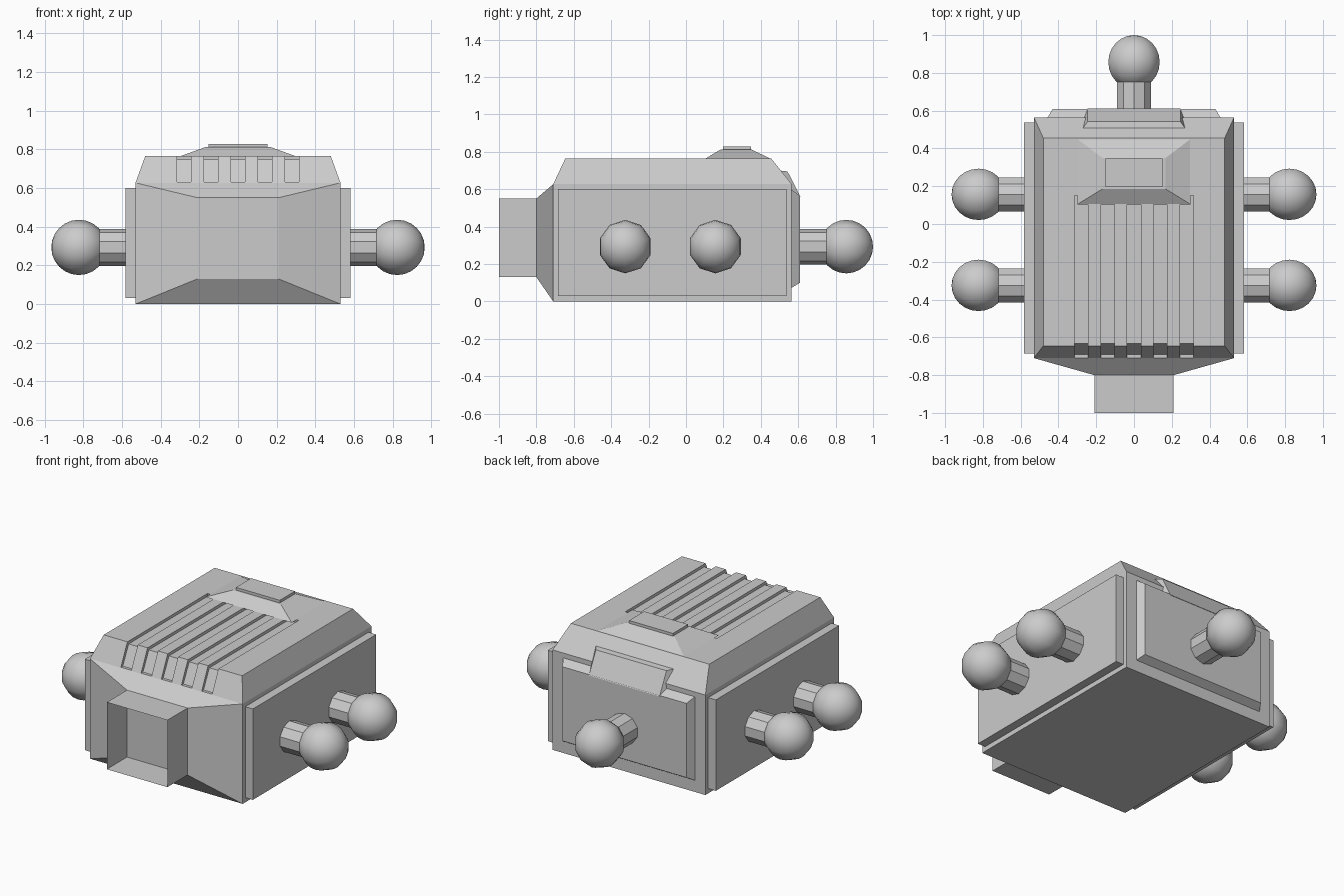
import bpy, bmesh, math
from mathutils import Matrix, Vector

if "Cube" in bpy.data.objects:
    bpy.data.objects.remove(bpy.data.objects["Cube"])

grey = bpy.data.materials.new("light_grey")
grey.diffuse_color = (0.6, 0.6, 0.6, 1)
grey.use_nodes = True
grey.node_tree.nodes["Principled BSDF"].inputs["Base Color"].default_value = grey.diffuse_color


def finish(name, bm, smooth=False):
    bmesh.ops.recalc_face_normals(bm, faces=bm.faces)
    for f in bm.faces:
        f.smooth = smooth
    me = bpy.data.meshes.new(name)
    bm.to_mesh(me)
    bm.free()
    me.materials.append(grey)
    ob = bpy.data.objects.new(name, me)
    bpy.context.collection.objects.link(ob)
    return ob


def loft(name, rings, axis="z", caps=(True, True)):
    """Stack rectangles (a0, a1, b0, b1, level) along an axis."""
    bm = bmesh.new()
    loops = []
    for a0, a1, b0, b1, h in rings:
        corners = [(a0, b0), (a1, b0), (a1, b1), (a0, b1)]
        place = {"z": lambda a, b: (a, b, h),
                 "y": lambda a, b: (a, h, b),
                 "x": lambda a, b: (h, a, b)}[axis]
        loops.append([bm.verts.new(place(a, b)) for a, b in corners])
    for lo, hi in zip(loops, loops[1:]):
        for i in range(4):
            j = (i + 1) % 4
            bm.faces.new((lo[i], lo[j], hi[j], hi[i]))
    if caps[0]:
        bm.faces.new(loops[0])
    if caps[1]:
        bm.faces.new(loops[-1])
    return finish(name, bm)


def extrude_profile(bm, profile, x0, x1, inset=0.0, inset_ids=()):
    """Extrude a (y, z) profile along x; chosen points are pulled inward."""
    sides = []
    for x, s in ((x0, 1), (x1, -1)):
        sides.append([bm.verts.new((x + (s * inset if i in inset_ids else 0), y, z))
                      for i, (y, z) in enumerate(profile)])
    a, b = sides
    n = len(profile)
    for i in range(n):
        j = (i + 1) % n
        bm.faces.new((a[i], a[j], b[j], b[i]))
    bm.faces.new(a)
    bm.faces.new(b)


# Main body with sloped shoulders
body = loft("body", [(-.53, .53, -.71, .565, 0),
                     (-.53, .53, -.71, .565, .627),
                     (-.48, .48, -.645, .455, .765)])

# Five grooves cut along the roof and down the front slope
bm = bmesh.new()
groove = [(.15, .85), (.15, .747), (-.632, .747), (-.69, .63), (-.76, .63), (-.76, .85)]
for k in range(-2, 3):
    extrude_profile(bm, groove, k * .14 - .036, k * .14 + .036)
cutter = finish("groove_cutter", bm)
cutter.hide_render = True
cutter.display_type = 'WIRE'
cut = body.modifiers.new("grooves", 'BOOLEAN')
cut.object = cutter
cut.operation = 'DIFFERENCE'
cut.solver = 'EXACT'

# Tapered front and open square socket
loft("front_taper", [(-.53, .53, 0, .627, -.71), (-.21, .21, .13, .55, -.80)], "y", (False, True))
loft("front_socket", [(-.21, .21, .13, .55, -.80), (-.21, .21, .13, .55, -1.0)], "y", (False, False))

# Raised roof hump with a flat cap
loft("roof_hump", [(-.30, .30, .104, .45, .764), (-.168, .168, .185, .35, .812)])
loft("roof_cap", [(-.152, .152, .197, .347, .81), (-.152, .152, .197, .347, .829)])

# Back plate and the raised panel above it
loft("back_plate", [(-.46, .46, .07, .60, .56), (-.43, .43, .10, .565, .61)], "y")
bm = bmesh.new()
extrude_profile(bm, [(.50, .70), (.543, .695), (.612, .56), (.56, .54)], -.275, .275, .03, (1, 2))
finish("back_panel", bm)

# Side plates
for s, side in ((-1, "left"), (1, "right")):
    loft(side + "_plate", [(-.685, .537, .03, .60, s * .52), (-.685, .537, .03, .60, s * .583)], "x")


# Ball studs: ten-sided pin and ball, local z is the pin direction
def stud(name, start, direction, reach):
    turn = Vector(direction).to_track_quat('Z', 'Y').to_matrix().to_4x4()
    base = Matrix.Translation(start) @ turn
    bm = bmesh.new()
    bmesh.ops.create_cone(bm, cap_ends=True, segments=10, radius1=.095, radius2=.095, depth=.20,
                          matrix=base @ Matrix.Translation((0, 0, .08)))
    finish(name + "_pin", bm)
    bm = bmesh.new()
    bmesh.ops.create_uvsphere(bm, u_segments=10, v_segments=12, radius=.143,
                              matrix=base @ Matrix.Translation((0, 0, reach)))
    finish(name + "_ball", bm, True)


for s, side in ((-1, "left"), (1, "right")):
    for y, end in ((-.325, "front"), (.157, "rear")):
        stud(f"{side}_{end}_stud", (s * .583, y, .293), (s, 0, 0), .24)
stud("back_stud", (0, .61, .293), (0, 1, 0), .247)
